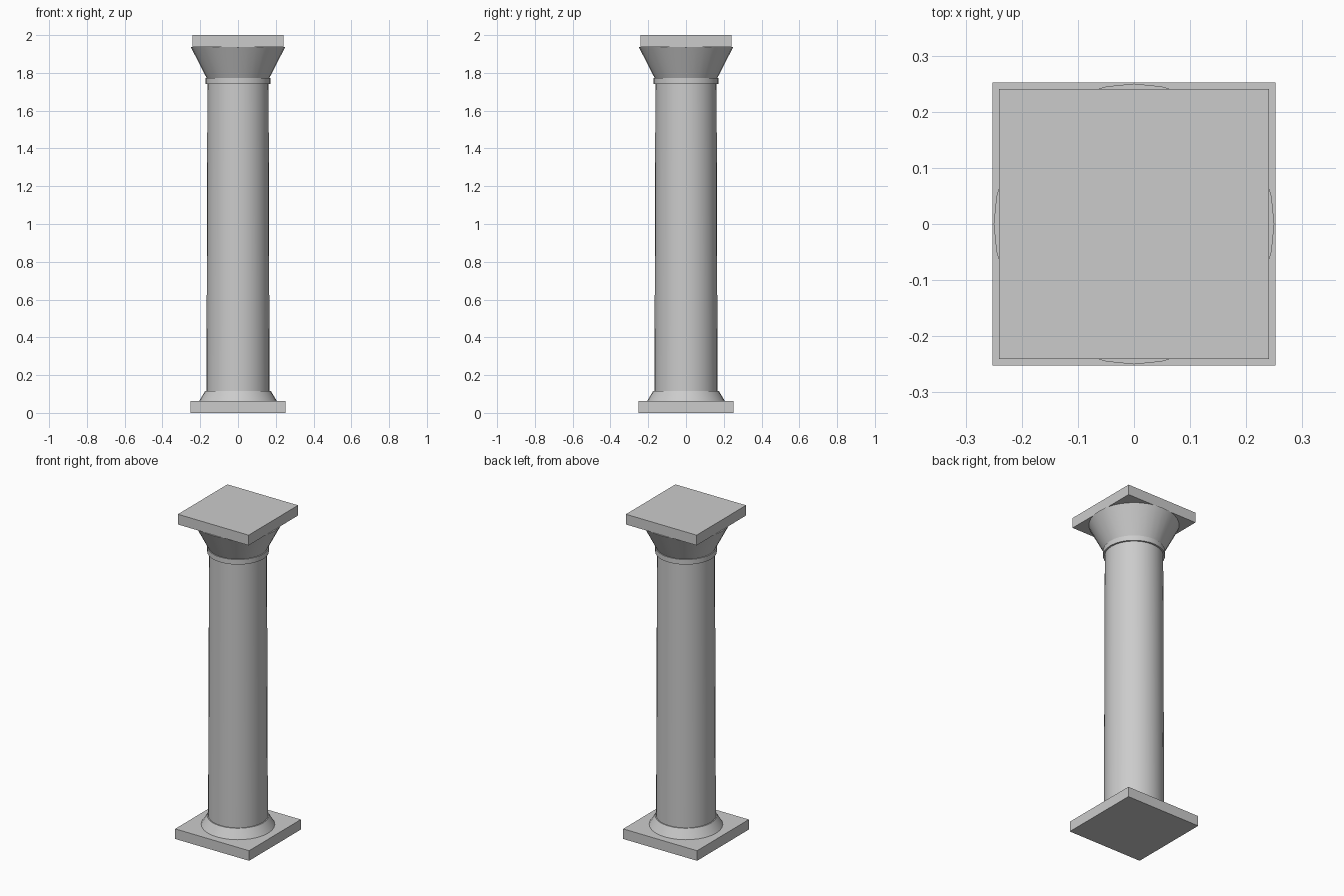
import bpy, math

if "Cube" in bpy.data.objects:
    bpy.data.objects.remove(bpy.data.objects["Cube"])

SEGMENTS = 32


def slab(name, half, z0, z1):
    bpy.ops.mesh.primitive_cube_add(size=1, location=(0, 0, (z0 + z1) / 2))
    ob = bpy.context.object
    ob.name = name
    ob.scale = (2 * half, 2 * half, z1 - z0)
    bpy.ops.object.transform_apply(location=False, rotation=False, scale=True)
    return ob


def drum(name, r0, r1, z0, z1):
    bpy.ops.mesh.primitive_cone_add(vertices=SEGMENTS, radius1=r0, radius2=r1,
                                    depth=z1 - z0, location=(0, 0, (z0 + z1) / 2))
    ob = bpy.context.object
    ob.name = name
    bpy.ops.object.shade_smooth_by_angle(angle=math.radians(30))
    return ob


# Square slabs at foot and head
slab("plinth", 0.252, 0.0, 0.062)
slab("abacus", 0.241, 1.937, 2.0)

# Round parts, bottom to top
drum("base_flare", 0.206, 0.173, 0.062, 0.117)
drum("shaft", 0.167, 0.162, 0.117, 1.742)
drum("neck_ring", 0.172, 0.172, 1.742, 1.773)
drum("capital", 0.166, 0.25, 1.773, 1.937)
